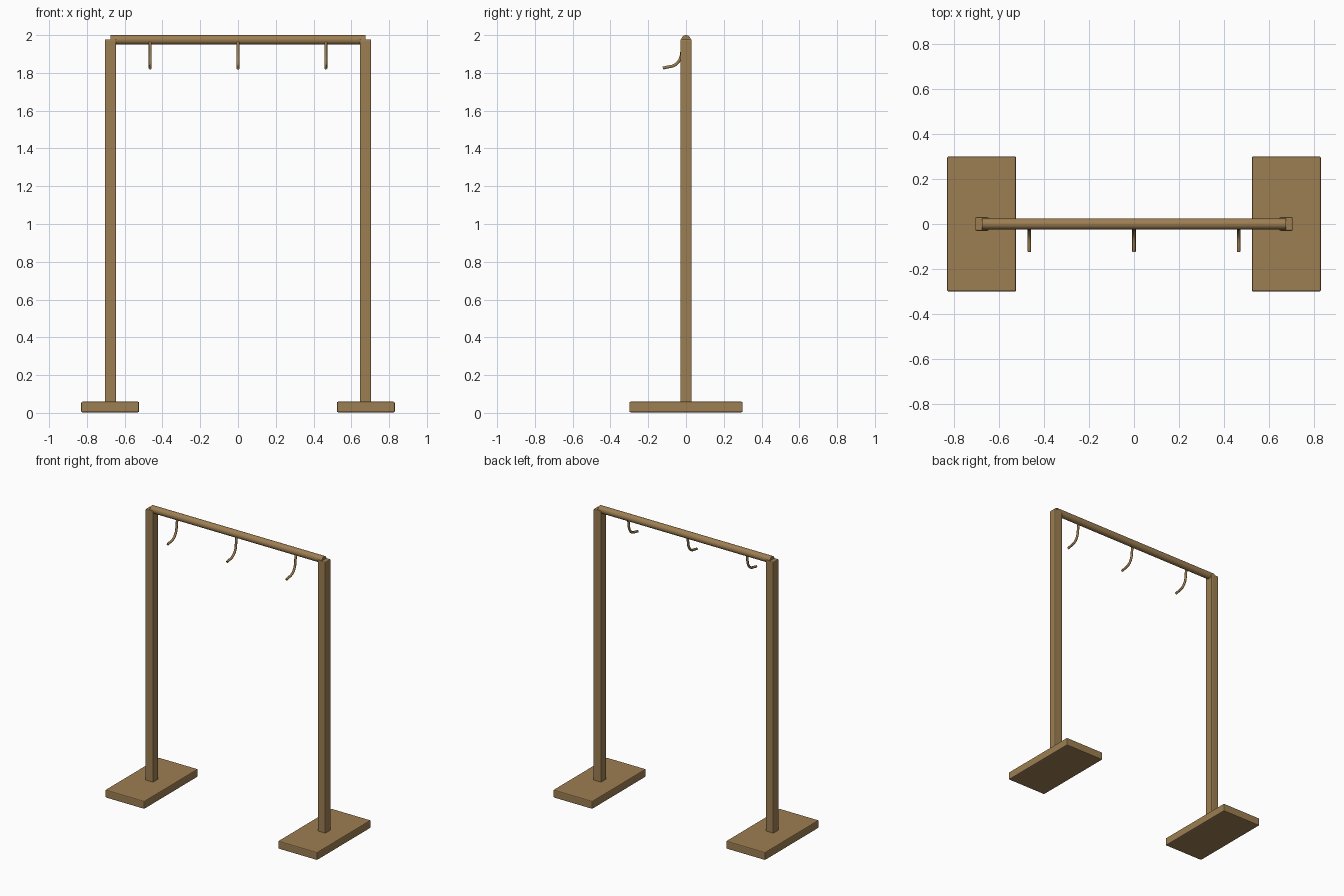
import bpy
import math

default = bpy.data.objects.get("Cube")
if default:
    bpy.data.objects.remove(default, do_unlink=True)

# Single wood colour
wood = bpy.data.materials.new("brown_wood")
wood.use_nodes = True
colour = (0.34, 0.21, 0.085, 1)
wood.diffuse_color = colour
wood.node_tree.nodes["Principled BSDF"].inputs["Base Color"].default_value = colour


def finish(obj, name):
    obj.name = name
    obj.data.materials.append(wood)
    return obj


def smooth(obj):
    bpy.ops.object.select_all(action="DESELECT")
    obj.select_set(True)
    bpy.context.view_layer.objects.active = obj
    bpy.ops.object.shade_smooth_by_angle(angle=math.radians(40))


def box(name, centre, size, bevel):
    bpy.ops.mesh.primitive_cube_add(size=1, location=centre)
    obj = finish(bpy.context.object, name)
    obj.scale = size
    bpy.ops.object.transform_apply(location=False, rotation=False, scale=True)
    mod = obj.modifiers.new("softened_edges", "BEVEL")
    mod.width = bevel
    mod.segments = 2
    return obj


# Feet and posts on both sides
for side, sign in (("left", 1), ("right", -1)):
    box(side + "_foot", (sign * 0.677, 0, 0.03), (0.306, 0.6, 0.056), 0.006).location.z = 0.031
    box(side + "_post", (sign * 0.675, 0, 1.015), (0.06, 0.06, 1.925), 0.006)

# Round top rail
bpy.ops.mesh.primitive_cylinder_add(vertices=32, radius=0.025, depth=1.35,
                                    location=(0, 0, 1.975),
                                    rotation=(0, math.pi / 2, 0))
smooth(finish(bpy.context.object, "top_rail"))

# Curved hooks under the rail
for name, x in (("left_hook", 0.465), ("middle_hook", 0), ("right_hook", -0.465)):
    curve = bpy.data.curves.new(name, "CURVE")
    curve.dimensions = "3D"
    curve.bevel_depth = 0.008
    curve.bevel_resolution = 3
    curve.resolution_u = 10
    curve.use_fill_caps = True
    spline = curve.splines.new("BEZIER")
    spline.bezier_points.add(2)
    path = ((-0.015, 1.965), (-0.046, 1.852), (-0.122, 1.825))
    for point, (y, z) in zip(spline.bezier_points, path):
        point.co = (x, y, z)
        point.handle_left_type = point.handle_right_type = "AUTO"
    obj = bpy.data.objects.new(name, curve)
    bpy.context.collection.objects.link(obj)
    bpy.ops.object.select_all(action="DESELECT")
    obj.select_set(True)
    bpy.context.view_layer.objects.active = obj
    bpy.ops.object.convert(target="MESH")
    smooth(finish(bpy.context.object, name))
